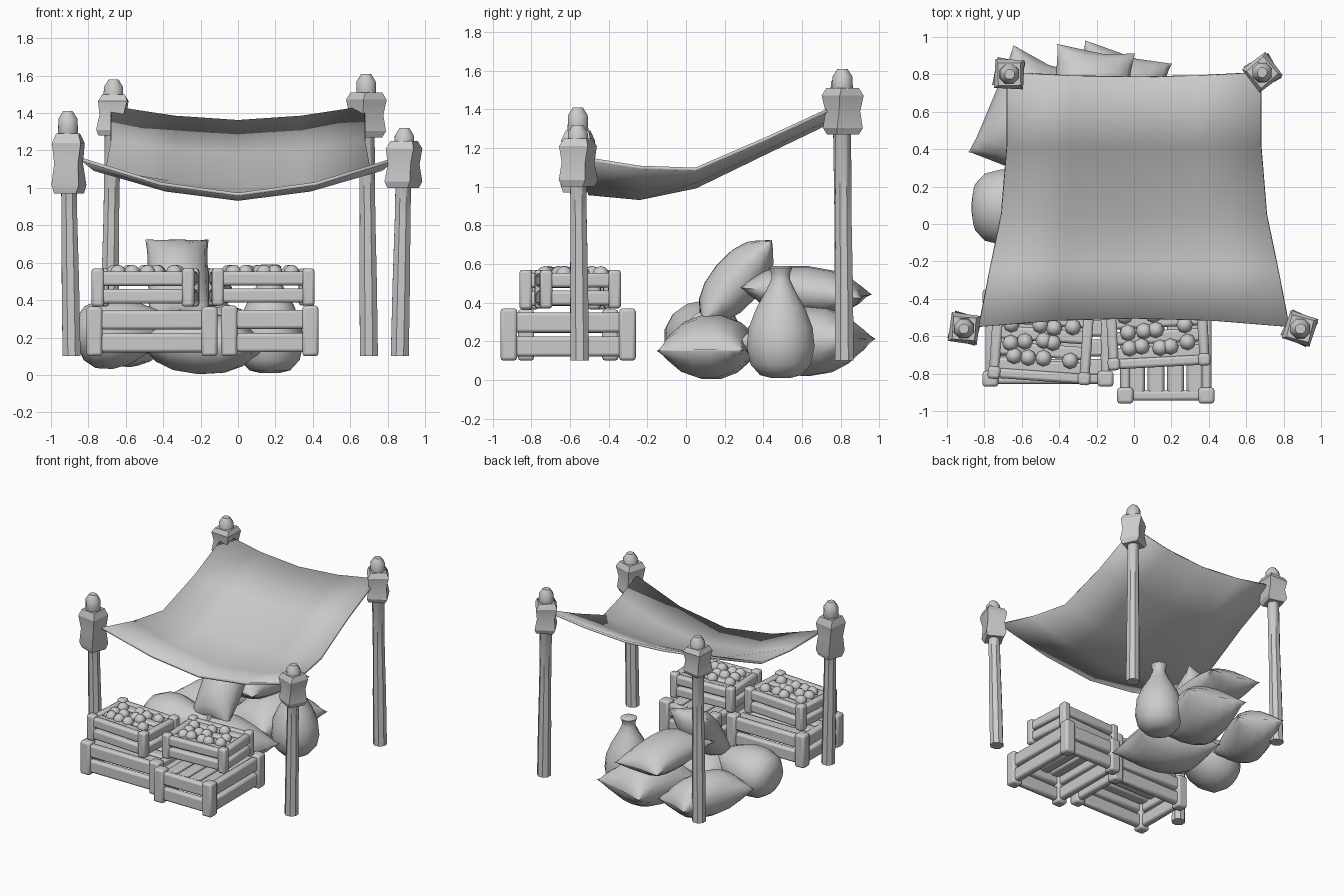
import bpy, bmesh, math, random
from mathutils import Vector, Matrix, Euler

if "Cube" in bpy.data.objects:
    bpy.data.objects.remove(bpy.data.objects["Cube"])

random.seed(4)


def finish(bm, name, smooth=40, matrix=None):
    bmesh.ops.recalc_face_normals(bm, faces=bm.faces)
    me = bpy.data.meshes.new(name)
    bm.to_mesh(me)
    bm.free()
    ob = bpy.data.objects.new(name, me)
    bpy.context.collection.objects.link(ob)
    if matrix:
        ob.matrix_world = matrix
    if smooth:
        bpy.ops.object.select_all(action='DESELECT')
        ob.select_set(True)
        bpy.context.view_layer.objects.active = ob
        bpy.ops.object.shade_smooth_by_angle(angle=math.radians(smooth))
    return ob


def loft(rings, name, smooth=40, matrix=None):
    """Skin a list of equally sized point rings and cap both ends."""
    bm = bmesh.new()
    vs = [[bm.verts.new(p) for p in r] for r in rings]
    n = len(rings[0])
    for a, b in zip(vs, vs[1:]):
        for i in range(n):
            bm.faces.new((a[i], a[(i + 1) % n], b[(i + 1) % n], b[i]))
    bm.faces.new(vs[0][::-1])
    bm.faces.new(vs[-1])
    return finish(bm, name, smooth, matrix)


def ring(c, rx, ry, n, turn=0):
    return [Vector((c[0] + rx * math.cos(turn + 2 * math.pi * i / n),
                    c[1] + ry * math.sin(turn + 2 * math.pi * i / n), c[2])) for i in range(n)]


# Poles with rope-wrap collars: base xy, top xy, top z, collar z range, collar turn
poles = {
    "front_left":  ((-.89, -.55), (-.91, -.56), 1.41, (.97, 1.29), 25),
    "front_right": ((.865, -.55), (.89, -.56), 1.32, (1.0, 1.25), 15),
    "back_left":   ((-.69, .82), (-.665, .80), 1.58, (1.28, 1.50), 30),
    "back_right":  ((.70, .82), (.685, .81), 1.61, (1.27, 1.51), 70),
}
for key, (b, t, h, (c0, c1), turn) in poles.items():
    def at(z):
        f = (z - .1) / (h - .1)
        return (b[0] + (t[0] - b[0]) * f, b[1] + (t[1] - b[1]) * f, z)
    prof = [(.1, .052), (.5, .050), (.85, .045), (h - .14, .046), (h - .12, .058),
            (h - .04, .055), (h, .028)]
    loft([ring(at(z), r, r, 8, .4) for z, r in prof], key + "_pole")
    d = c1 - c0
    prof = [(0, .088), (.14, .107), (.5, .092), (.84, .110), (1, .085)]
    loft([ring(at(c0 + d * f), r, r, 4, math.radians(turn + i * 4)) for i, (f, r) in enumerate(prof)],
         key + "_pole_wrap", 25)

# Sagging cloth canopy: per row y, half width, edge z, middle z
rows = [(-.55, .83, 1.15, .965), (-.24, .77, 1.10, .94), (.05, .71, 1.09, 1.0),
        (.42, .68, 1.25, 1.18), (.81, .68, 1.43, 1.355)]
bm = bmesh.new()
grid = []
for j, (y, w, ze, zm) in enumerate(rows):
    line = []
    for i in range(5):
        u = i / 2 - 1
        bow = (1 - u * u) * (.045 if j == 0 else -.025 if j == 4 else 0)
        line.append(bm.verts.new((u * w, y + bow, zm + (ze - zm) * abs(u) ** 1.7)))
    grid.append(line)
for a, c in zip(grid, grid[1:]):
    for i in range(4):
        bm.faces.new((a[i], a[i + 1], c[i + 1], c[i]))
canopy = finish(bm, "cloth_canopy", 50)
m = canopy.modifiers.new("thickness", 'SOLIDIFY')
m.thickness = .018
m.offset = 0


# Slatted crates, optionally filled with round fruit
def crate(name, cx, cy, sx, sy, z0, z1, turn, fruit=0, along_x=True):
    mat = Matrix.Translation((cx, cy, 0)) @ Matrix.Rotation(math.radians(turn), 4, 'Z')
    h = z1 - z0
    p = .30 * h + .005
    bm = bmesh.new()

    def box(c, s):
        bmesh.ops.create_cube(bm, size=1, matrix=Matrix.Translation(c) @ Matrix.Diagonal((*s, 1)))
    ex, ey = sx / 2 - p / 2, sy / 2 - p / 2
    for a in (-1, 1):
        for c in (-1, 1):
            box((a * ex, c * ey, z0 + h / 2), (p, p, h))
        for f in (.27, .73):
            z = z0 + h * f
            box((0, a * ey, z), (sx - 1.6 * p, .055, h * .38))
            box((a * ex, 0, z), (.055, sy - 1.6 * p, h * .38))
    lid = z1 - .045
    span = (sy if along_x else sx) - p * 1.2
    for i in range(4):
        o = (i - 1.5) * span / 4
        if along_x:
            box((0, o, lid), (sx - p, span / 4 - .015, .04))
        else:
            box((o, 0, lid), (span / 4 - .015, sy - p, .04))
    ob = finish(bm, name, 40, mat)
    m = ob.modifiers.new("round_edges", 'BEVEL')
    m.width = .016
    m.segments = 2
    if fruit:
        bm = bmesh.new()
        nx, ny = 5, 3
        cells = random.sample([(i, j) for i in range(nx) for j in range(ny)], fruit)
        for i, j in cells:
            x = (i - 2) * (sx - .24) / 4 + random.uniform(-.02, .02)
            y = (j - 1) * (sy - .23) / 2 + random.uniform(-.02, .02)
            bmesh.ops.create_uvsphere(bm, u_segments=8, v_segments=6, radius=.044,
                                      matrix=Matrix.Translation((x, y, z1 - .025)))
        finish(bm, name + "_fruit", 60, mat)


crate("lower_left_crate", -.46, -.61, .70, .52, .10, .365, 0)
crate("lower_right_crate", .17, -.61, .52, .70, .10, .37, 0, along_x=False)
crate("upper_left_crate", -.495, -.635, .55, .42, .365, .57, -4, 12)
crate("upper_right_crate", .125, -.56, .55, .42, .37, .57, 3, 12)


# Pillow-shaped sacks with flat sewn ends, long axis along local y
def pillow(name, loc, rot, length, width, thick):
    rings = []
    for t in (-1, -.9, -.7, -.4, 0, .4, .7, .9, 1):
        w = width / 2 * (.90 + .10 * t ** 4 + .05 * (1 - t * t))
        k = thick / 2 * max(.03, (1 - abs(t) ** 2.2) ** .65)
        y = t * length / 2
        rings.append([Vector((w * math.cos(a), y - .03 * t ** 5 * (1 - abs(math.cos(a))), k * math.sin(a)))
                      for a in (2 * math.pi * i / 14 for i in range(14))])
    mat = Matrix.Translation(loc) @ Euler([math.radians(r) for r in rot]).to_matrix().to_4x4()
    loft(rings, name, 60, mat)


pillow("back_low_sack", (-.11, .62, .20), (2, 0, -15), .62, .48, .37)
pillow("back_top_sack", (-.24, .62, .46), (-5, 3, -7), .64, .42, .26)
pillow("left_low_sack", (-.60, .60, .21), (-3, 5, -23), .62, .36, .34)
pillow("front_low_sack", (-.20, .13, .17), (3, 0, 80), .66, .46, .34)
pillow("leaning_sack", (-.32, .26, .51), (50, 0, 2), .56, .34, .27)


# Tied round sacks
def tied_sack(name, mat):
    prof = [(0, .05), (.015, .11), (.07, .16), (.16, .18), (.26, .17), (.36, .13), (.45, .078),
            (.51, .05), (.54, .05), (.57, .062), (.58, .045)]
    loft([ring((0, 0, z), r, r, 14) for z, r in prof], name, 50, mat)


tied_sack("standing_tied_sack", Matrix.Translation((.17, .49, .01)))
tied_sack("lying_tied_sack", Matrix.Translation((-.86, .09, .19)) @ Matrix.Rotation(math.radians(80), 4, 'Y')
          @ Matrix.Diagonal((1.05, 1.15, 1, 1)))
